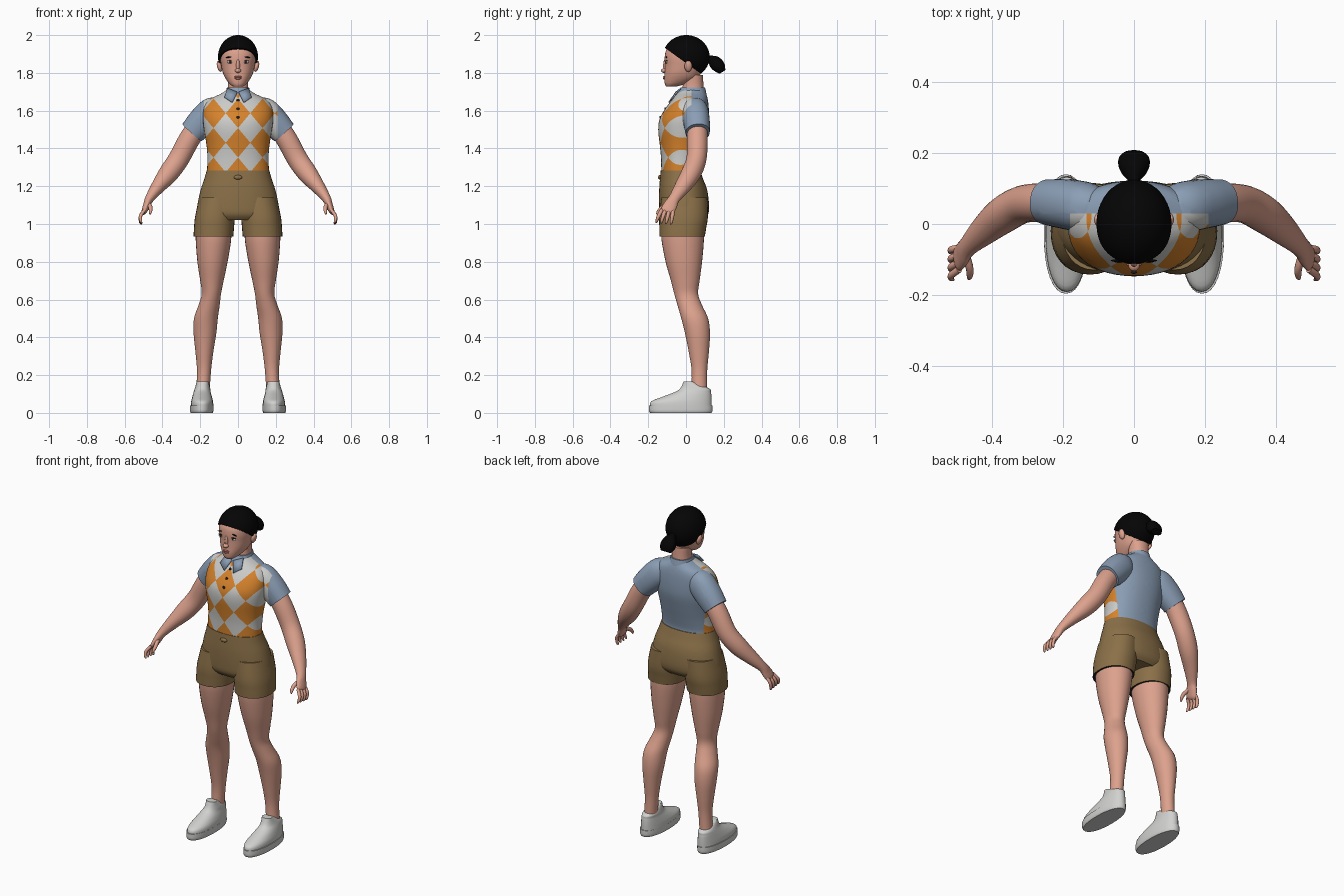
import bpy, bmesh, math
from mathutils import Vector, Matrix
from mathutils.bvhtree import BVHTree

cube = bpy.data.objects.get("Cube")
if cube:
    bpy.data.objects.remove(cube, do_unlink=True)


def material(name, *rgb):
    color = [(c / 255) ** 2.2 for c in rgb] + [1]
    mat = bpy.data.materials.new(name)
    mat.use_nodes = True
    mat.diffuse_color = color
    mat.node_tree.nodes["Principled BSDF"].inputs["Base Color"].default_value = color
    return mat


SKIN = material("skin", 220, 160, 140)
LIP = material("lip", 190, 115, 105)
HAIR = material("black hair", 14, 13, 13)
EYE = material("eye white", 215, 205, 200)
BLUE = material("dusty blue", 138, 157, 180)
IVORY = material("ivory", 202, 203, 200)
ORANGE = material("orange", 213, 130, 48)
KHAKI = material("khaki", 138, 112, 74)
SHOE = material("shoe grey", 208, 208, 206)
DARK = material("dark trim", 38, 36, 35)


def finish(name, bm, mats, angle=45):
    bmesh.ops.recalc_face_normals(bm, faces=bm.faces)
    mesh = bpy.data.meshes.new(name)
    bm.to_mesh(mesh)
    bm.free()
    for mat in mats:
        mesh.materials.append(mat)
    mesh.shade_smooth()
    mesh.set_sharp_from_angle(angle=math.radians(angle))
    obj = bpy.data.objects.new(name, mesh)
    bpy.context.collection.objects.link(obj)
    return obj


def spline(a, b, c, d, t):
    return (2 * b + (c - a) * t + (2 * a - 5 * b + 4 * c - d) * t * t
            + (3 * b - a - 3 * c + d) * t ** 3) / 2


def loft(rings, tilt=False, n=32, steps=4, power=2.2):
    """Skin over rings (x, y, z, half width, half depth), smoothed along the way."""
    last = len(rings) - 1
    rows = []
    for i in range(last):
        keys = [rings[min(max(i + k, 0), last)] for k in (-1, 0, 1, 2)]
        rows += [[spline(*v, s / steps) for v in zip(*keys)] for s in range(steps)]
    rows.append(rings[-1])
    bm = bmesh.new()
    loops = []
    for i, (x, y, z, rx, ry) in enumerate(rows):
        axis = Vector((0, 0, 1))
        if tilt:
            ahead, behind = rows[min(i + 1, len(rows) - 1)], rows[max(i - 1, 0)]
            axis = (Vector(ahead[:3]) - Vector(behind[:3])).normalized()
        side = Vector((0, 1, 0)).cross(axis).normalized()
        deep = axis.cross(side)
        loop = []
        for k in range(n):
            c, s = math.cos(math.tau * k / n), math.sin(math.tau * k / n)
            px = math.copysign(abs(c) ** (2 / power), c) * rx
            py = math.copysign(abs(s) ** (2 / power), s) * ry
            loop.append(bm.verts.new(Vector((x, y, z)) + side * px + deep * py))
        loops.append(loop)
    for low, high in zip(loops, loops[1:]):
        for k in range(n):
            bm.faces.new((low[k], low[k - 1], high[k - 1], high[k]))
    bm.faces.new(loops[0])
    bm.faces.new(loops[-1])
    return bm


def level(z, half, front, back, x=0):
    return (x, (front + back) / 2, z, half, (back - front) / 2)


def flip(rings, s):
    return [(r[0] * s, *r[1:]) for r in rings]


def ball(name, loc, size, mat, spin=0):
    bm = bmesh.new()
    place = Matrix.Translation(loc) @ Matrix.Rotation(spin, 4, "Y") @ Matrix.Diagonal((*size, 1))
    bmesh.ops.create_uvsphere(bm, u_segments=24, v_segments=16, radius=1, matrix=place)
    return finish(name, bm, [mat])


def cut(bm, point, normal, **options):
    geom = bm.verts[:] + bm.edges[:] + bm.faces[:]
    return bmesh.ops.bisect_plane(bm, geom=geom, plane_co=point, plane_no=normal, **options)


# Shirt: diamond front panel, plain back and sleeves
W, H, MID, SEAM = 0.065, 0.078, 1.43, 0.03


def shirt_part(name, bm):
    for k in range(-7, 8, 2):
        for s in (1, -1):
            cut(bm, (0, 0, MID + H * k), (1 / W, 0, s / H))
    cut(bm, (0, SEAM, 0), (0, 1, 0))
    for edge in (-0.18, 0.21):
        cut(bm, (edge, 0, 0), (1, 0, 0))
    for f in bm.faces:
        x, y, z = f.calc_center_median()
        if y < SEAM and -0.18 < x < 0.21:
            i = round((x / W + (z - MID) / H) / 2)
            j = round((x / W - (z - MID) / H) / 2)
            f.material_index = 2 if (i + j) % 2 == 0 else 1
    return finish(name, bm, [BLUE, IVORY, ORANGE])


torso = loft([level(1.272, .164, -.131, .072), level(1.30, .163, -.131, .072),
              level(1.36, .162, -.133, .085), level(1.42, .167, -.139, .10),
              level(1.50, .18, -.147, .118), level(1.56, .186, -.138, .122),
              level(1.62, .18, -.103, .12), level(1.66, .15, -.072, .115),
              level(1.69, .09, -.047, .107), level(1.71, .06, -.03, .097)], n=48)
torso_tree = BVHTree.FromBMesh(torso)
shirt_part("shirt_body", torso)

# Collar band, collar wings and buttons
finish("collar_band", loft([level(1.68, .072, -.054, .11), level(1.70, .065, -.043, .106),
                            level(1.722, .059, -.03, .101)]), [BLUE])
for s, side in ((1, "left"), (-1, "right")):
    bm = bmesh.new()
    corners = ((.004, -.056, 1.70), (.056, -.03, 1.72), (.072, -.07, 1.672), (.03, -.093, 1.645))
    bm.faces.new([bm.verts.new((x * s, y, z)) for x, y, z in corners])
    wing = finish(side + "_collar_wing", bm, [BLUE])
    wing.modifiers.new("thickness", "SOLIDIFY").thickness = 0.006


def surface(tree, x, z):
    return tree.ray_cast(Vector((x, -1, z)), Vector((0, 1, 0)))[0]


for i, z in enumerate((1.655, 1.61, 1.565)):
    ball("shirt_button_%d" % (i + 1), surface(torso_tree, 0, z), (.008, .005, .008), DARK)

# Shorts
finish("shorts_seat", loft([level(1.02, .19, -.115, .095), level(1.05, .217, -.137, .117),
                            level(1.10, .215, -.142, .122), level(1.18, .198, -.142, .112),
                            level(1.24, .178, -.138, .09), level(1.283, .166, -.134, .075)],
                           n=48), [KHAKI])
ball("shorts_button", (0, -.138, 1.247), (.022, .01, .012), KHAKI)

# Head, neck and face
head = loft([level(1.728, .026, -.105, -.05), level(1.742, .045, -.112, 0),
             level(1.77, .066, -.115, .06), level(1.80, .08, -.113, .08),
             level(1.84, .089, -.112, .10), level(1.88, .094, -.113, .105),
             level(1.92, .09, -.105, .10), level(1.96, .065, -.072, .07),
             level(1.98, .025, -.03, .03)], n=40)
face = BVHTree.FromBMesh(head)
finish("head", head, [SKIN])
finish("neck", loft([level(1.66, .062, -.02, .10), level(1.70, .056, -.022, .095),
                     level(1.74, .053, -.016, .092), level(1.79, .056, -.01, .09)]), [SKIN])
ball("nose_bridge", (0, -.11, 1.838), (.010, .011, .034), SKIN)
ball("nose_tip", (0, -.116, 1.812), (.016, .017, .012), SKIN)
ball("upper_lip", surface(face, 0, 1.779), (.021, .006, .005), LIP)
ball("lower_lip", surface(face, 0, 1.771), (.018, .007, .006), LIP)

# Hair cap, cut along a sloping hairline, and ponytail
bm = bmesh.new()
bmesh.ops.create_uvsphere(bm, u_segments=40, v_segments=28, radius=1,
                          matrix=Matrix.Translation((0, .001, 1.885))
                          @ Matrix.Diagonal((.106, .124, .115, 1)))
rim = cut(bm, (0, 0, 1.852), (0, .72, 1), clear_inner=True)["geom_cut"]
bmesh.ops.edgeloop_fill(bm, edges=[e for e in rim if isinstance(e, bmesh.types.BMEdge)])
finish("hair_cap", bm, [HAIR])
finish("ponytail", loft([(0, .105, 1.878, .016, .016), (0, .125, 1.873, .018, .02),
                         (0, .15, 1.858, .036, .034), (0, .175, 1.832, .045, .034),
                         (0, .193, 1.805, .034, .018)], tilt=True), [HAIR])

# Paired parts
sleeve = [(.09, .04, 1.618, .055, .055), (.135, .047, 1.595, .077, .07),
          (.19, .056, 1.542, .077, .07), (.243, .062, 1.484, .068, .064)]
arm = [(.21, .06, 1.52, .055, .053), (.26, .06, 1.445, .056, .055), (.315, .055, 1.343, .055, .053),
       (.37, .025, 1.265, .052, .052), (.425, -.02, 1.195, .037, .042),
       (.468, -.062, 1.135, .024, .03), (.483, -.082, 1.10, .019, .036),
       (.495, -.098, 1.07, .015, .036), (.50, -.104, 1.058, .008, .028)]
leg = [level(1.0, .093, -.13, .093, .13), level(.92, .094, -.13, .095, .13),
       level(.80, .08, -.108, .085, .135), level(.70, .062, -.08, .072, .138),
       level(.63, .051, -.062, .064, .141), level(.57, .056, -.045, .085, .153),
       level(.50, .063, -.025, .117, .17), level(.42, .06, -.005, .127, .175),
       level(.32, .047, .015, .121, .178), level(.22, .037, .03, .112, .18),
       level(.10, .036, .027, .112, .187)]
short_leg = [level(.935, .105, -.14, .10, .13), level(.98, .106, -.141, .107, .127),
             level(1.04, .105, -.142, .116, .122), level(1.14, .095, -.13, .113, .11)]
upper = [level(.03, .06, -.19, .136, .19), level(.06, .058, -.185, .136, .19),
         level(.085, .052, -.125, .135, .19), level(.11, .045, -.06, .132, .19),
         level(.13, .041, -.03, .122, .188), level(.167, .03, -.012, .035, .187)]
sole = [level(0, .058, -.19, .135, .192), level(.012, .062, -.196, .14, .192),
        level(.04, .062, -.196, .14, .192)]

for s, side in ((1, "left_"), (-1, "right_")):
    shirt_part(side + "sleeve", loft(flip(sleeve, s), tilt=True))
    finish(side + "arm", loft(flip(arm, s), tilt=True, power=2), [SKIN])
    for i, finger in enumerate(("index", "middle", "ring", "little")):
        path = [(.493, -.128 + .02 * i, 1.075, .009, .01),
                (.515, -.144 + .024 * i, 1.045, .009, .01),
                (.516, -.153 + .025 * i, 1.022 - .004 * i, .008, .008),
                (.510, -.157 + .025 * i, 1.006 - .002 * i, .004, .004)]
        finish(side + finger + "_finger", loft(flip(path, s), True, 12, power=2), [SKIN])
    thumb = [(.476, -.085, 1.108, .012, .012), (.464, -.122, 1.09, .011, .011),
             (.463, -.145, 1.068, .009, .009), (.466, -.155, 1.052, .004, .004)]
    finish(side + "thumb", loft(flip(thumb, s), True, 12, power=2), [SKIN])
    finish(side + "leg", loft(flip(leg, s), power=2), [SKIN])
    bm = loft(flip(short_leg, s))
    for f in bm.faces:
        f.material_index = int(len(f.verts) > 4 and f.calc_center_median().z < 1)
    finish(side + "shorts_leg", bm, [KHAKI, DARK])
    finish(side + "shoe_upper", loft(flip(upper, s)), [SHOE])
    finish(side + "shoe_sole", loft(flip(sole, s)), [SHOE])
    ball(side + "ear", (s * .098, .012, 1.835), (.013, .02, .03), SKIN, s * .25)
    eye = surface(face, s * .041, 1.857)
    ball(side + "eye", eye, (.016, .005, .007), EYE)
    ball(side + "iris", eye + Vector((0, -.003, 0)), (.0065, .004, .0065), DARK)
    ball(side + "eyelid", eye + Vector((0, 0, .007)), (.018, .006, .003), DARK)
    ball(side + "eyebrow", surface(face, s * .043, 1.884), (.022, .004, .0035), HAIR, s * .12)
